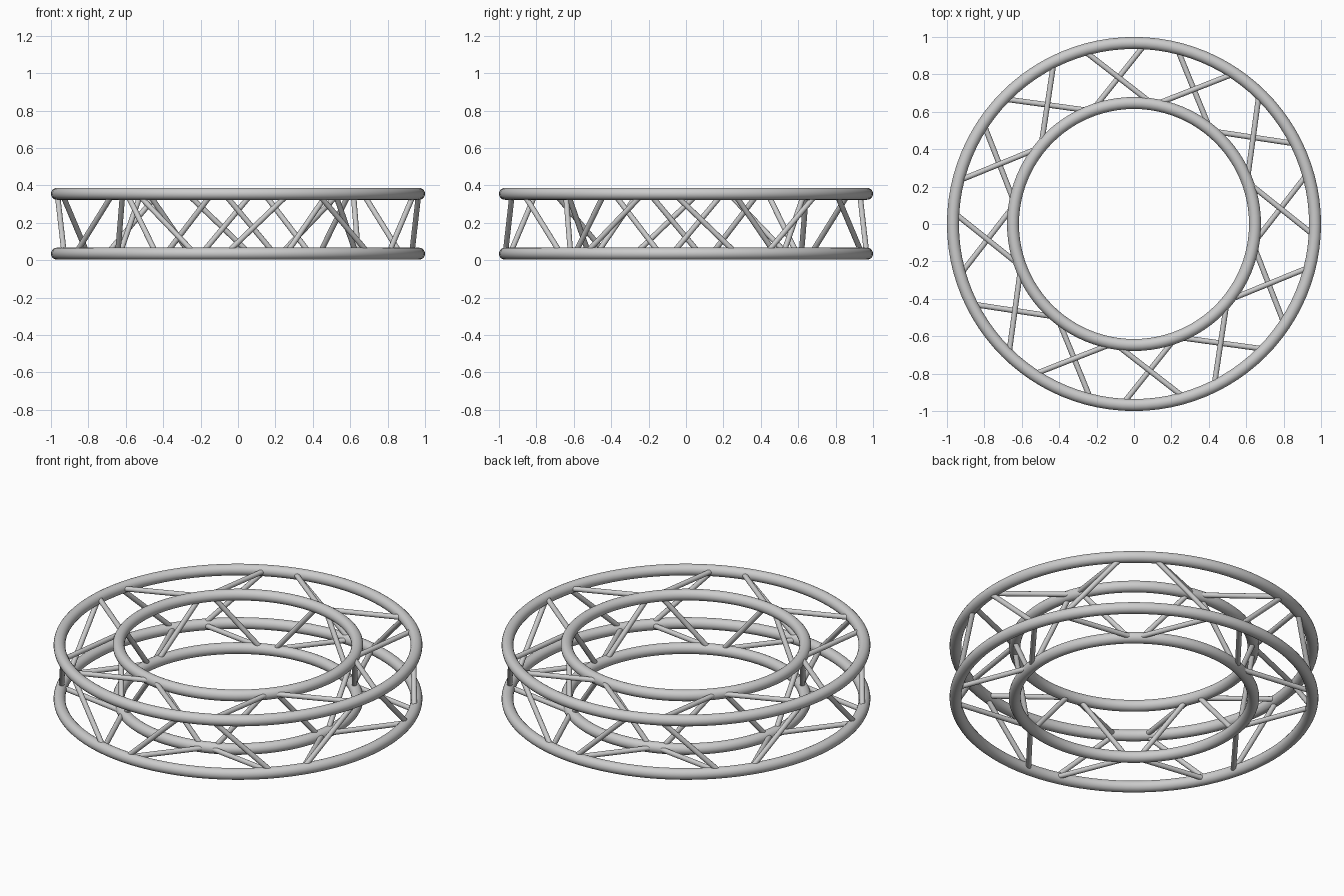
import bpy
from math import radians, cos, sin
from mathutils import Vector

if "Cube" in bpy.data.objects:
    bpy.data.objects.remove(bpy.data.objects["Cube"])

R_OUT, R_IN = 0.968, 0.647      # ring centre-line radii
Z_TOP, Z_BOT = 0.355, 0.035     # ring heights
TUBE, ROD = 0.032, 0.0145


def smooth(ob, name):
    ob.name = name
    bpy.ops.object.shade_smooth_by_angle(angle=radians(40))


def ring(name, radius, z):
    bpy.ops.mesh.primitive_torus_add(major_radius=radius, minor_radius=TUBE,
                                     major_segments=96, minor_segments=20,
                                     location=(0, 0, z))
    smooth(bpy.context.object, name)


def point(radius, deg, z):
    a = radians(deg)
    return Vector((radius * cos(a), radius * sin(a), z))


def strut(name, a, b):
    d = b - a
    bpy.ops.mesh.primitive_cylinder_add(vertices=16, radius=ROD, depth=d.length,
                                        location=(a + b) / 2)
    ob = bpy.context.object
    ob.rotation_mode = 'QUATERNION'
    ob.rotation_quaternion = d.to_track_quat('Z', 'Y')
    smooth(ob, name)


# four main chords
ring("outer_top_ring", R_OUT, Z_TOP)
ring("outer_bottom_ring", R_OUT, Z_BOT)
ring("inner_top_ring", R_IN, Z_TOP)
ring("inner_bottom_ring", R_IN, Z_BOT)

# chord: radius, height, node angle, half gap between the two rods at a node
TO = (R_OUT, Z_TOP, 51.25, 5.0)
TI = (R_IN, Z_TOP, 20.5, 0.3)
BO = (R_OUT, Z_BOT, 21.25, 5.0)
BI = (R_IN, Z_BOT, 50.5, 0.3)


def zigzag(name, p, q, gap_p, gap_q):
    """Lacing rods on one face, alternating between chords p and q."""
    for k in range(6):
        for s in (-1, 1):
            ap = p[2] + 60 * k
            aq = q[2] + 60 * k
            # pick the neighbouring node on the requested side
            while s * (aq - ap) < 0:
                aq += s * 60
            while s * (aq - ap) > 60:
                aq -= s * 60
            strut(f"{name}_strut", point(p[0], ap + s * gap_p, p[1]),
                  point(q[0], aq - s * gap_q, q[1]))


zigzag("top", TO, TI, 5.0, 0.3)
zigzag("bottom", BO, BI, 5.0, 0.3)
zigzag("outer_side", TO, BO, 5.0, 5.0)
zigzag("inner_side", TI, BI, 3.0, 3.0)
